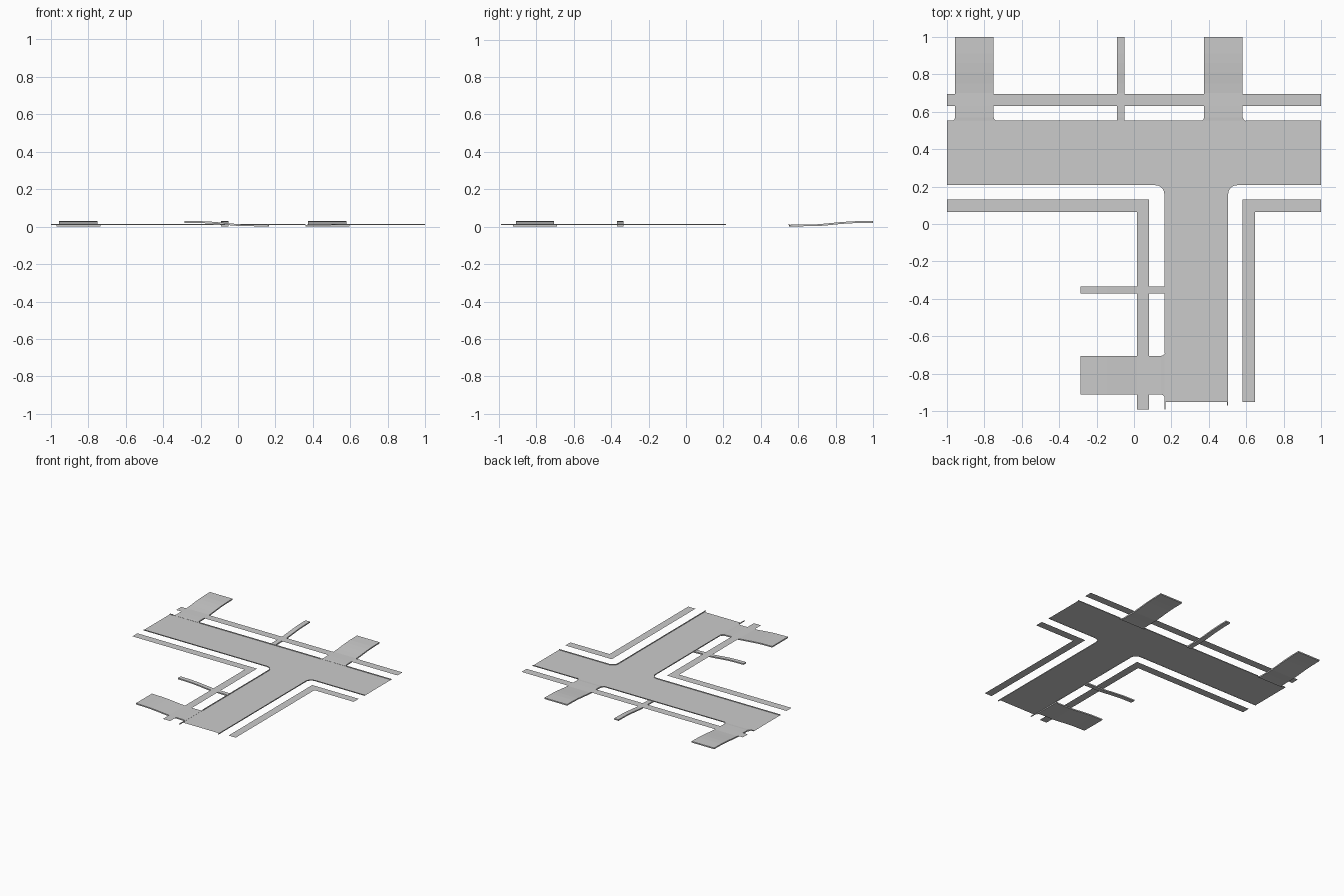
import bpy, bmesh, math
from mathutils import Vector

cube = bpy.data.objects.get("Cube")
if cube:
    bpy.data.objects.remove(cube, do_unlink=True)

concrete = bpy.data.materials.new("light grey concrete")
concrete.use_nodes = True
GREY = (0.6, 0.6, 0.6, 1)
concrete.diffuse_color = GREY
concrete.node_tree.nodes["Principled BSDF"].inputs["Base Color"].default_value = GREY

ROAD_Z, WALK_Z, CURB_TOP = 0.009, 0.0135, 0.014
NORTH, SOUTH, WEST, EAST = 0.55, 0.21, 0.165, 0.5
END, R = -0.95, 0.05


def finish(name, bm):
    bmesh.ops.recalc_face_normals(bm, faces=bm.faces)
    mesh = bpy.data.meshes.new(name)
    bm.to_mesh(mesh)
    bm.free()
    mesh.materials.append(concrete)
    obj = bpy.data.objects.new(name, mesh)
    bpy.context.collection.objects.link(obj)
    return obj


def sheet(name, points, z):
    """Flat outline facing up."""
    bm = bmesh.new()
    face = bm.faces.new([bm.verts.new((x, y, z)) for x, y in points])
    face.normal_update()
    if face.normal.z < 0:
        face.normal_flip()
    mesh = bpy.data.meshes.new(name)
    bm.to_mesh(mesh)
    bm.free()
    mesh.materials.append(concrete)
    bpy.context.collection.objects.link(bpy.data.objects.new(name, mesh))


def arc(cx, cy, start, stop, n=6):
    return [(cx + R * math.cos(math.radians(start + (stop - start) * i / n)),
             cy + R * math.sin(math.radians(start + (stop - start) * i / n)))
            for i in range(n + 1)]


def curb(name, path, width=0.006):
    """Thin raised strip centred on a path."""
    pts = [Vector(p) for p in path]
    rows, bm = [], bmesh.new()
    for i, p in enumerate(pts):
        t = (pts[min(i + 1, len(pts) - 1)] - pts[max(i - 1, 0)]).normalized()
        side = Vector((-t.y, t.x)) * width / 2
        rows.append([bm.verts.new((q.x, q.y, z)) for q, z in
                     ((p - side, ROAD_Z - 0.001), (p + side, ROAD_Z - 0.001),
                      (p + side, CURB_TOP), (p - side, CURB_TOP))])
    for a, b in zip(rows, rows[1:]):
        for k in range(4):
            bm.faces.new((a[k], a[(k + 1) % 4], b[(k + 1) % 4], b[k]))
    bm.faces.new(rows[0])
    bm.faces.new(rows[-1])
    finish(name, bm)


# Distance from the road, top height
RISE = [(0, 0.010), (0.008, 0.0105), (0.02, 0.0115), (0.08, 0.0125), (0.15, 0.013),
        (0.20, 0.017), (0.26, 0.023), (0.31, 0.027), (0.36, 0.0295), (0.45, 0.031)]


def ramp(name, lo, hi, edge, axis, flare=0.0, thick=0.01):
    """Slab rising away from the road, north ('y') or west ('x')."""
    bm, rows = bmesh.new(), []
    for d, z in RISE:
        f = flare * max(0, 1 - d / 0.02) ** 2
        row = []
        for a, h in ((lo - f, z - thick), (hi + f, z - thick), (hi + f, z), (lo - f, z)):
            row.append(bm.verts.new((a, edge + d, h) if axis == 'y' else (edge - d, a, h)))
        rows.append(row)
    for a, b in zip(rows, rows[1:]):
        for k in range(4):
            bm.faces.new((a[k], a[(k + 1) % 4], b[(k + 1) % 4], b[k]))
    bm.faces.new(rows[0])
    bm.faces.new(rows[-1])
    finish(name, bm)


# Road: T junction with rounded inner corners
west_corner = arc(WEST - R, SOUTH - R, 90, 0)
east_corner = arc(EAST + R, SOUTH - R, 180, 90)
sheet("road", [(-1, NORTH), (-1, SOUTH)] + west_corner +
      [(WEST, END), (EAST, END)] + east_corner + [(1, SOUTH), (1, NORTH)], ROAD_Z)

# Curbs, broken at the driveways
curb("east_curb", [(EAST, -0.97)] + east_corner + [(1, SOUTH)])
curb("west_curb", [(-1, SOUTH)] + west_corner + [(WEST, -0.69)])
curb("west_curb_end", [(WEST, -0.925), (WEST, -0.99)])
for i, (a, b) in enumerate([(-1, -0.97), (-0.737, 0.36), (0.595, 1)]):
    curb(f"north_curb_{i + 1}", [(a, NORTH), (b, NORTH)])

# Sidewalks
sheet("north_sidewalk", [(-1, 0.63), (1, 0.63), (1, 0.695), (-1, 0.695)], WALK_Z)
sheet("west_sidewalk", [(-1, 0.065), (0.015, 0.065), (0.015, -0.99),
                        (0.08, -0.99), (0.08, 0.13), (-1, 0.13)], WALK_Z)
sheet("east_sidewalk", [(1, 0.065), (0.645, 0.065), (0.645, END),
                        (0.58, END), (0.58, 0.13), (1, 0.13)], WALK_Z)

# Driveways and footpaths
ramp("north_west_driveway", -0.955, -0.75, NORTH, 'y', 0.015)
ramp("north_east_driveway", 0.375, 0.58, NORTH, 'y', 0.015)
ramp("north_footpath", -0.09, -0.05, NORTH, 'y')
ramp("west_driveway", -0.91, -0.705, WEST, 'x', 0.015)
ramp("west_footpath", -0.37, -0.335, WEST, 'x')
